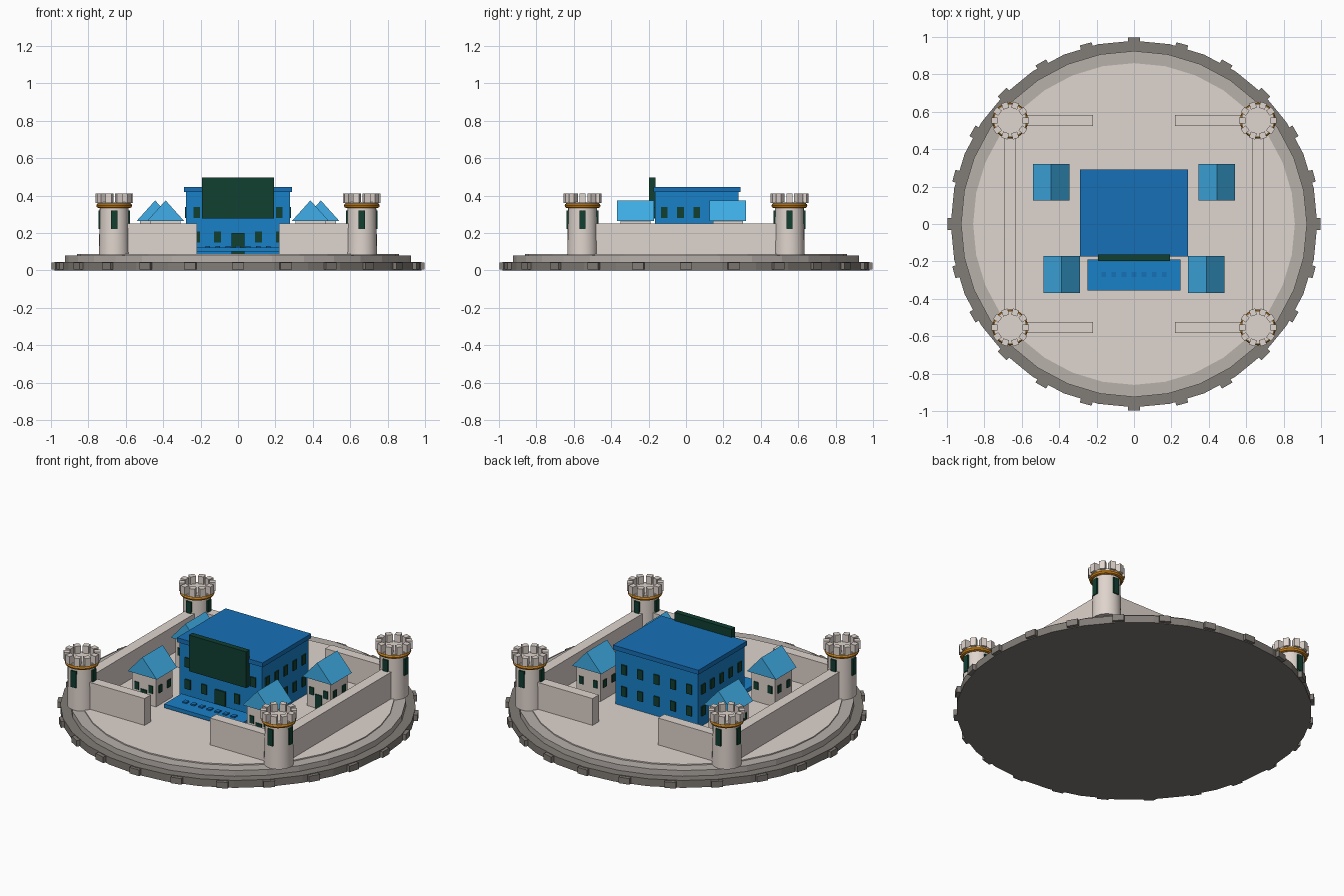
import bpy, bmesh
from math import pi, sin, cos
from mathutils import Matrix, Vector

if "Cube" in bpy.data.objects:
    bpy.data.objects.remove(bpy.data.objects["Cube"])


def mat(name, r, g, b):
    m = bpy.data.materials.new(name)
    m.diffuse_color = (r, g, b, 1)
    m.use_nodes = True
    m.node_tree.nodes["Principled BSDF"].inputs["Base Color"].default_value = m.diffuse_color
    return m


STONE = mat("pale_stone", 0.74, 0.66, 0.61)
RIM = mat("rim_stone", 0.22, 0.20, 0.18)
TIER = mat("tier_stone", 0.48, 0.44, 0.41)
BLUE = mat("blue_wall", 0.01, 0.22, 0.58)
DEEP = mat("deep_blue", 0.008, 0.16, 0.47)
SKY = mat("roof_blue", 0.05, 0.42, 0.80)
GREEN = mat("dark_green", 0.005, 0.05, 0.03)
GOLD = mat("orange_band", 0.62, 0.23, 0.01)


def finish(name, bm, m):
    me = bpy.data.meshes.new(name)
    bmesh.ops.recalc_face_normals(bm, faces=bm.faces)
    bm.to_mesh(me)
    bm.free()
    me.materials.append(m)
    ob = bpy.data.objects.new(name, me)
    bpy.context.collection.objects.link(ob)
    return ob


def add_box(bm, c, s, rot=0.0):
    M = (Matrix.Translation(c) @ Matrix.Rotation(rot, 4, 'Z')
         @ Matrix.Diagonal((s[0], s[1], s[2], 1)))
    bmesh.ops.create_cube(bm, size=1, matrix=M)


def boxes(name, m, items):
    bm = bmesh.new()
    for it in items:
        add_box(bm, *it)
    return finish(name, bm, m)


def slab(name, m, x0, x1, y0, y1, z0, z1):
    c = ((x0 + x1) / 2, (y0 + y1) / 2, (z0 + z1) / 2)
    return boxes(name, m, [(c, (x1 - x0, y1 - y0, z1 - z0))])


def drum(name, m, x, y, r0, r1, z0, z1, n):
    bm = bmesh.new()
    bmesh.ops.create_cone(bm, cap_ends=True, segments=n, radius1=r0, radius2=r1,
                          depth=z1 - z0, matrix=Matrix.Translation((x, y, (z0 + z1) / 2)))
    return finish(name, bm, m)


def smooth(ob):
    bpy.ops.object.select_all(action='DESELECT')
    bpy.context.view_layer.objects.active = ob
    ob.select_set(True)
    bpy.ops.object.shade_smooth_by_angle()


F = 0.087  # floor level

# Round stepped base with blocks on the rim
drum("base_rim", RIM, 0, 0, 0.98, 0.98, 0, 0.045, 32)
drum("base_tier", TIER, 0, 0, 0.925, 0.925, 0.04, 0.08, 32)
drum("courtyard_floor", STONE, 0, 0, 0.86, 0.86, 0.075, F, 32)
boxes("rim_blocks", RIM, [((0.98 * cos(a), 0.98 * sin(a), 0.0225), (0.034, 0.065, 0.037), a)
                          for a in (i * pi / 12 for i in range(24))])

# Curtain walls with front and back gateways
TX, TY = 0.662, 0.553
for sx in (-1, 1):
    slab("side_wall", STONE, sx * TX - 0.032, sx * TX + 0.032, -TY, TY, F - 0.005, 0.25)
    for sy in (-1, 1):
        x0, x1 = sorted((sx * 0.22, sx * TX))
        slab("gate_wall", STONE, x0, x1, sy * TY - 0.03, sy * TY + 0.03, F - 0.005, 0.25)


# Corner towers
def tower(x, y):
    smooth(drum("tower_body", STONE, x, y, 0.082, 0.077, F - 0.005, 0.34, 24))
    bpy.ops.mesh.primitive_torus_add(location=(x, y, 0.346), major_radius=0.083,
                                     minor_radius=0.013, major_segments=24, minor_segments=8)
    band = bpy.context.object
    band.name = "tower_band"
    band.data.materials.append(GOLD)
    smooth(band)
    smooth(drum("tower_platform", STONE, x, y, 0.088, 0.088, 0.335, 0.365, 24))
    ang = [i * pi / 5 for i in range(10)]
    boxes("tower_merlons", STONE, [((x + 0.084 * cos(a), y + 0.084 * sin(a), 0.385),
                                    (0.034, 0.034, 0.05), a) for a in ang])
    boxes("tower_windows", GREEN, [((x + 0.076 * cos(a), y + 0.076 * sin(a), 0.27),
                                    (0.018, 0.034, 0.1), a)
                                   for a in (i * pi / 2 for i in range(4))])


for sx in (-1, 1):
    for sy in (-1, 1):
        tower(sx * TX, sy * TY)

# Main hall and flat roof
Y0, Y1 = -0.165, 0.28
slab("hall_body", BLUE, -0.277, 0.277, Y0, Y1, F - 0.005, 0.425)
slab("hall_roof", DEEP, -0.288, 0.288, Y0 - 0.01, Y1 + 0.012, 0.42, 0.447)

# Hall windows: two storeys on every side
win = []
for z in (0.178, 0.31):
    for i in range(-2, 3):
        for y in (Y0, Y1):
            if not (i == 0 and y == Y0 and z < 0.2):
                win.append(((i * 0.11, y, z), (0.036, 0.014, 0.058)))
        for x in (-0.277, 0.277):
            win.append(((x, 0.058 + i * 0.087, z), (0.014, 0.036, 0.058)))
boxes("hall_windows", GREEN, win)
slab("hall_door", GREEN, -0.034, 0.034, Y0 - 0.01, Y0 + 0.01, F, 0.2)

# Facade panel, entrance canopy and its row of studs
slab("facade_panel", GREEN, -0.193, 0.193, -0.197, -0.163, 0.277, 0.497)
slab("entrance_canopy", BLUE, -0.248, 0.248, -0.355, -0.19, 0.1, 0.123)
boxes("canopy_studs", DEEP, [((i * 0.054, -0.27, 0.124), (0.026, 0.028, 0.014))
                             for i in range(-3, 4)])


# Small gabled houses
def house(x, y):
    h, e = 0.08, 0.098
    slab("house_body", STONE, x - h, x + h, y - h, y + h, F - 0.005, 0.267)
    bm = bmesh.new()
    tri = [bm.verts.new((x + dx, y - e, z)) for dx, z in ((-e, 0.265), (e, 0.265), (0, 0.374))]
    face = bm.faces.new(tri)
    ext = bmesh.ops.extrude_face_region(bm, geom=[face], use_keep_orig=True)
    vs = [g for g in ext["geom"] if isinstance(g, bmesh.types.BMVert)]
    bmesh.ops.translate(bm, verts=vs, vec=Vector((0, 2 * e, 0)))
    finish("house_roof", bm, SKY)
    items = [((x, y - h, 0.13), (0.042, 0.012, 0.086))]
    for s in (-1, 1):
        for t in (-1, 1):
            items.append(((x + t * 0.047, y + s * h, 0.185), (0.028, 0.012, 0.045)))
            items.append(((x + s * h, y + t * 0.042, 0.185), (0.012, 0.03, 0.045)))
    boxes("house_openings", GREEN, items)


for s in (-1, 1):
    house(s * 0.387, -0.27)
    house(s * 0.443, 0.224)
